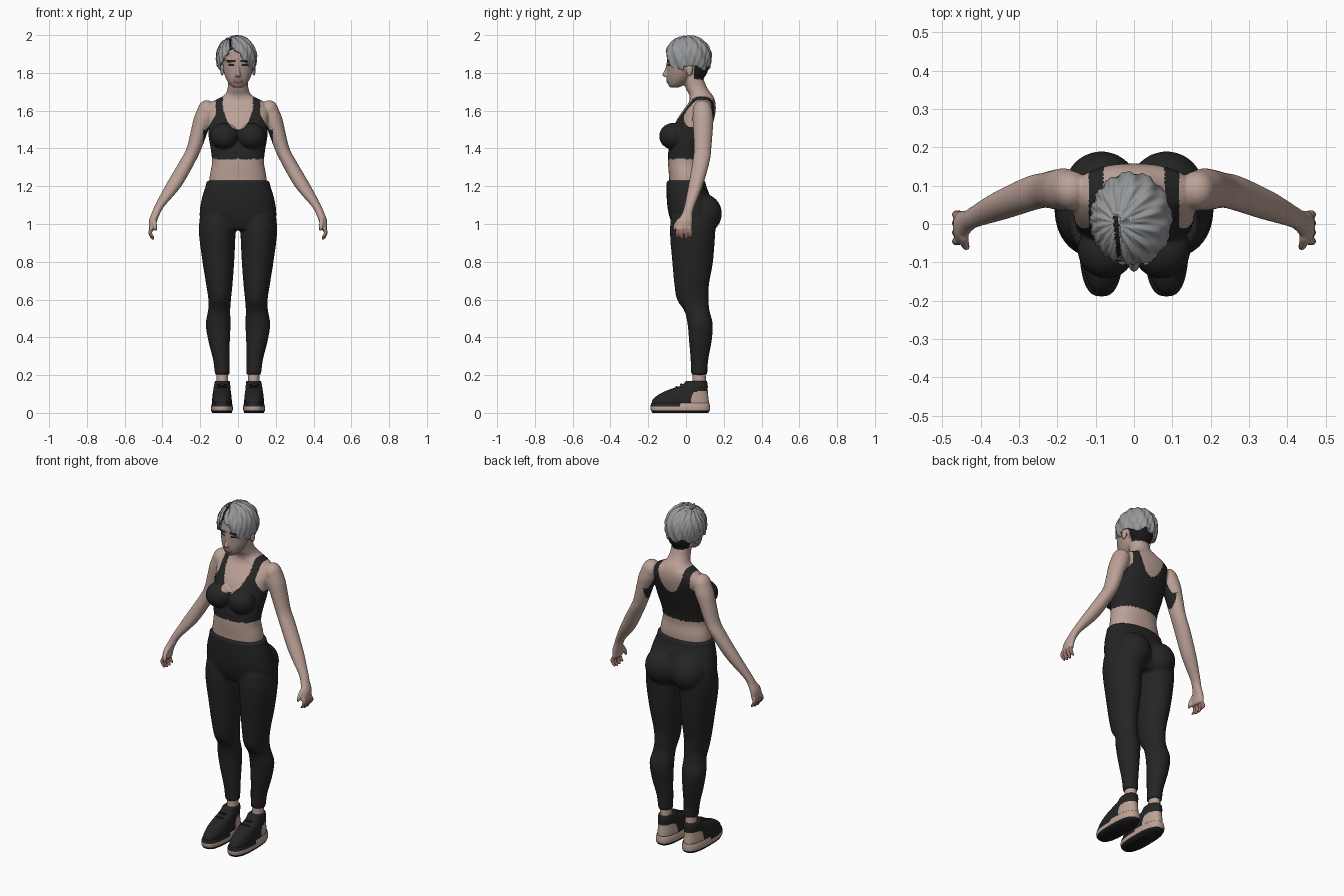
import bpy, bmesh, math
from mathutils import Vector, Matrix

cube = bpy.data.objects.get("Cube")
if cube:
    bpy.data.objects.remove(cube)


def material(name, *rgb):
    m = bpy.data.materials.new(name)
    m.use_nodes = True
    m.diffuse_color = (*rgb, 1)
    m.node_tree.nodes["Principled BSDF"].inputs["Base Color"].default_value = (*rgb, 1)
    return m


SKIN = material("skin", .50, .36, .31)
FACE = material("face skin", .40, .29, .25)
CLOTH = material("black cloth", .018, .018, .018)
HAIR = material("grey hair", .30, .31, .32)
DARK = material("dark undercut", .012, .011, .011)
LIP = material("lips", .27, .13, .11)
FINGER = material("finger skin", .33, .17, .14)
SOLE = material("beige sole", .50, .36, .30)


def spline(a, b, c, d, t):
    return b + .5 * t * (c - a + t * (2 * a - 5 * b + 4 * c - d + t * (3 * (b - c) + d - a)))


def loft(bm, sections, side=1, power=1, sides=32, steps=5):
    """Closed skin over horizontal rings, each given as x, y, z, half width, half depth."""
    rows = [Vector(s) for s in sections]
    rows = [rows[0]] + rows + [rows[-1]]
    dense = [spline(*rows[i:i + 4], k / steps) for i in range(len(rows) - 3) for k in range(steps)]
    rings = []
    for x, y, z, rx, ry in dense + [rows[-1]]:
        ring = []
        for k in range(sides):
            c, s = math.cos(math.tau * k / sides), math.sin(math.tau * k / sides)
            c, s = (math.copysign(abs(v) ** power, v) for v in (c, s))
            ring.append(bm.verts.new((side * (x + rx * c), y + ry * s, z)))
        rings.append(ring)
    faces = [bm.faces.new((a[k - 1], a[k], b[k], b[k - 1]))
             for a, b in zip(rings, rings[1:]) for k in range(sides)]
    faces += [bm.faces.new(rings[0]), bm.faces.new(rings[-1])]
    bmesh.ops.recalc_face_normals(bm, faces=faces)


def ball(bm, centre, radii, side=1):
    place = Matrix.Translation((side * centre[0], *centre[1:])) @ Matrix.Diagonal((*radii, 1))
    bmesh.ops.create_uvsphere(bm, u_segments=32, v_segments=20, radius=1, matrix=place)


def finish(name, mesh, mats, rule=None):
    mesh.materials.clear()
    for m in mats:
        mesh.materials.append(m)
    for p in mesh.polygons:
        p.use_smooth = True
        p.material_index = mats.index(rule(*p.center)) if rule else 0
    ob = bpy.data.objects.new(name, mesh)
    bpy.context.collection.objects.link(ob)
    return ob


def to_mesh(bm, name):
    mesh = bpy.data.meshes.new(name)
    bm.to_mesh(mesh)
    bm.free()
    return mesh


def fuse(name, bm, voxel, mats, rule=None, rounds=4):
    """Merge overlapping volumes into one continuous surface."""
    rough = finish(name + " rough", to_mesh(bm, name), mats)
    remesh = rough.modifiers.new("fuse", 'REMESH')
    remesh.mode, remesh.voxel_size = 'VOXEL', voxel
    soften = rough.modifiers.new("soften", 'SMOOTH')
    soften.iterations = rounds
    graph = bpy.context.evaluated_depsgraph_get()
    mesh = bpy.data.meshes.new_from_object(rough.evaluated_get(graph))
    bpy.data.objects.remove(rough)
    return finish(name, mesh, mats, rule)


# Torso and neck
bm = bmesh.new()
loft(bm, [(0, 0, 1.16, .15, .085), (0, 0, 1.25, .15, .09), (0, -.005, 1.32, .138, .09),
          (0, 0, 1.38, .142, .094), (0, .02, 1.46, .155, .1), (0, .045, 1.54, .16, .1),
          (0, .07, 1.6, .165, .087), (0, .085, 1.645, .14, .07), (0, .08, 1.68, .075, .062),
          (0, .055, 1.72, .055, .057), (0, .035, 1.78, .052, .055), (0, .03, 1.84, .05, .05)],
     power=.9, sides=48)
# Head, jaw, nose and mouth
ball(bm, (0, .012, 1.875), (.086, .11, .105))
ball(bm, (0, .055, 1.825), (.07, .062, .065))
loft(bm, [(0, -.062, 1.722, .022, .022), (0, -.05, 1.74, .045, .045), (0, -.035, 1.775, .066, .066),
          (0, -.022, 1.82, .079, .078), (0, -.015, 1.88, .08, .086)])
loft(bm, [(0, -.1, 1.778, .016, .014), (0, -.107, 1.79, .014, .019), (0, -.1, 1.82, .008, .012),
          (0, -.09, 1.86, .008, .012)])
for z in (1.752, 1.762):
    ball(bm, (0, -.09, z), (.024, .015, .006))
for side in (1, -1):
    # Ears, brows, bust, shoulders
    ball(bm, (.084, .018, 1.815), (.01, .018, .032), side)
    ball(bm, (.035, -.086, 1.862), (.025, .014, .007), side)
    ball(bm, (.072, -.068, 1.465), (.075, .074, .07), side)
    ball(bm, (.165, .087, 1.6), (.048, .052, .055), side)
    # Arms and palms
    loft(bm, [(.165, .088, 1.62, .045, .048), (.182, .09, 1.56, .052, .055), (.202, .09, 1.5, .046, .052),
              (.233, .088, 1.4, .04, .046), (.268, .08, 1.33, .042, .045), (.343, .05, 1.2, .043, .038),
              (.412, .02, 1.1, .027, .028), (.433, .008, 1.06, .023, .028), (.449, -.003, 1.02, .022, .038),
              (.454, -.01, .985, .018, .043), (.454, -.01, .968, .014, .04)], side)
    # Fingers and thumb
    for k, y in enumerate((-.046, -.022, .002, .026)):
        tip = .93 - .008 * (k in (1, 2))
        loft(bm, [(.455, y * .8 - .005, .985, .011, .011), (.465, y, .955, .011, .01),
                  (.452, y, tip, .009, .009), (.448, y, tip - .006, .005, .005)], side, sides=12)
    loft(bm, [(.444, -.03, 1.03, .012, .014), (.44, -.054, .995, .011, .012),
              (.437, -.062, .965, .008, .008)], side, sides=12)


def body_colour(x, y, z):
    a = abs(x)
    if 1.345 < z < 1.7 and a < .2:
        # Sports top: scooped neckline, shoulder straps and cut-away armholes
        depth = 1.5 if y < .03 else 1.53
        neckline = depth + .11 * (a / .08) ** 2.4 if a < .08 else 2
        armhole = .185 if z < 1.5 else max(.118, .165 - .6 * (z - 1.5))
        return CLOTH if z < neckline and a < armhole else SKIN
    if z > 1.72:
        if y > .045 and z > 1.765:
            return DARK
        if y < -.07 and 1.745 < z < 1.769 and a < .026:
            return LIP
        if y < -.07 and 1.857 < z < 1.868 and .012 < a < .06:
            return DARK
        if y < -.06 and 1.836 < z < 1.845 and .018 < a < .05:
            return DARK
        return FACE if y < .01 else SKIN
    return FINGER if z < .975 and a > .4 else SKIN


fuse("body", bm, .005, [SKIN, FACE, CLOTH, DARK, LIP, FINGER], body_colour, 5)

# Bust band and shoulder straps lie flush; leggings cover hips and legs
bm = bmesh.new()
loft(bm, [(0, .03, .97, .17, .09), (0, .033, 1.02, .2, .115), (0, .025, 1.08, .202, .122),
          (0, .012, 1.15, .188, .115), (0, .002, 1.2, .172, .105), (0, 0, 1.23, .167, .103)], power=.92)
for side in (1, -1):
    ball(bm, (.085, .09, 1.055), (.098, .1, .105), side)
    loft(bm, [(.107, .04, 1.04, .095, .12), (.11, .035, .95, .097, .12), (.104, .035, .8, .084, .108),
              (.099, .03, .68, .07, .092), (.097, .036, .6, .06, .084), (.1, .058, .54, .059, .067),
              (.105, .075, .47, .066, .067), (.1, .076, .38, .057, .06), (.088, .071, .28, .044, .047),
              (.083, .07, .2, .039, .043)], side)
fuse("leggings", bm, .009, [CLOTH], rounds=4)

# Hair: a rippled cap, open over the face, with a dark parting
bm = bmesh.new()
bmesh.ops.create_uvsphere(bm, u_segments=144, v_segments=80, radius=1)
for v in bm.verts:
    x, y, z = v.co
    if z < 0:
        widen = (1 - z * z) ** -.25 if z > -.95 else 1
        x, y = x * widen, y * widen
    angle = math.atan2(y + .1, x + .35)
    wave = .028 * math.sin(15 * angle + 5 * z) + .014 * math.sin(31 * angle - 7 * z)
    part = abs(x + .36 + .1 * y) < .06 and y < .1 and z > .3
    r = 1 + wave * min(1, 3 * math.hypot(x + .35, y + .1)) - (.09 if part else 0)
    v.co = (.106 * x * r - .008, .122 * y * r + .012, .113 * z * r + 1.884)


def hairline(x, y):
    if y > .03:
        return 1.825 + .012 * math.sin(90 * x)
    if y > -.015:
        return 1.835
    if x > -.035:
        return 1.925 - 1.25 * max(0, x + .01) + .008 * math.sin(170 * x)
    return 1.925 - 1.7 * max(0, -.045 - x)


def bare(face):
    x, y, z = face.calc_center_median()
    return z < hairline(x, y)


bmesh.ops.delete(bm, geom=[f for f in bm.faces if bare(f)], context='FACES')
hair = finish("hair", to_mesh(bm, "hair"), [HAIR, DARK],
              lambda x, y, z: DARK if abs(x + .046 + .08 * y) < .006 and y < .02 and z > 1.92 else HAIR)
shell = hair.modifiers.new("thickness", 'SOLIDIFY')
shell.thickness = .012

# Shoes: outsole, midsole, upper with beige heel panel, laces and bare ankle
def upper_colour(x, y, z):
    return SOLE if y > .035 and z < .115 - .3 * max(0, .07 - y) else CLOTH


for side, word in ((1, "left"), (-1, "right")):
    bm = bmesh.new()
    loft(bm, [(.085, -.03, 0, .052, .148), (.085, -.03, .012, .057, .156)], side, .75, 40)
    finish(word + " outsole", to_mesh(bm, "outsole"), [DARK])
    bm = bmesh.new()
    loft(bm, [(.085, -.03, .012, .057, .156), (.085, -.031, .03, .058, .158),
              (.085, -.03, .052, .053, .154)], side, .75, 40)
    finish(word + " midsole", to_mesh(bm, "midsole"), [SOLE, CLOTH],
           lambda x, y, z: CLOTH if y < -.02 and z > .035 else SOLE)
    bm = bmesh.new()
    loft(bm, [(.085, -.03, .04, .052, .152), (.085, -.028, .07, .052, .148), (.085, -.012, .1, .049, .128),
              (.085, .015, .125, .045, .1), (.084, .045, .145, .043, .07), (.083, .055, .168, .039, .056)],
         side, .85, 40)
    finish(word + " shoe upper", to_mesh(bm, "upper"), [CLOTH, SOLE], upper_colour)
    bm = bmesh.new()
    for k in range(4):
        ball(bm, (.085, -.1 + .025 * k, .108 + .014 * k), (.026, .006, .006), side)
    finish(word + " laces", to_mesh(bm, "laces"), [DARK])
    bm = bmesh.new()
    loft(bm, [(.083, .07, .13, .031, .036), (.083, .07, .22, .03, .034)], side)
    finish(word + " ankle", to_mesh(bm, "ankle"), [SKIN])
